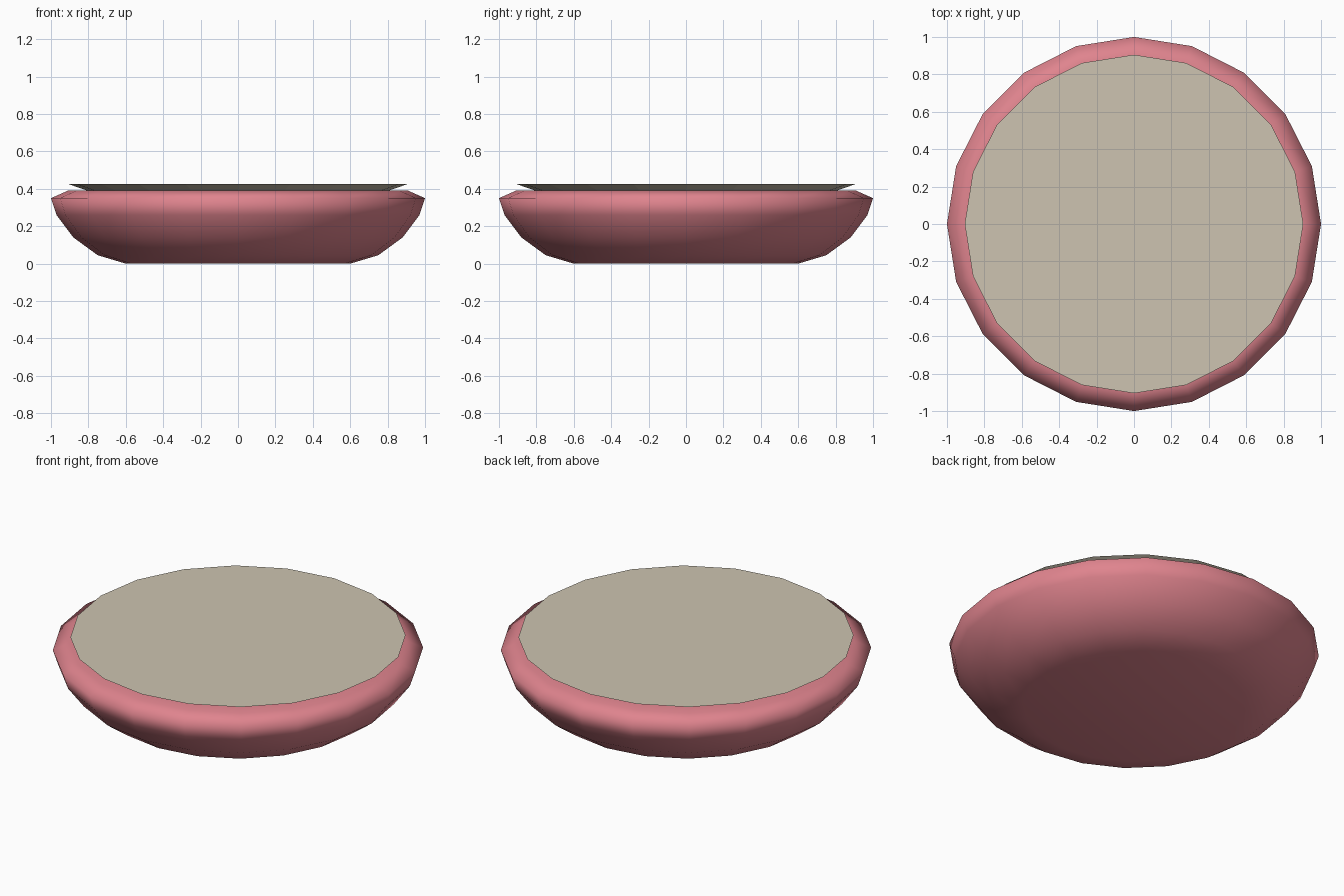
import bpy
import math

cube = bpy.data.objects.get("Cube")
if cube:
    bpy.data.objects.remove(cube, do_unlink=True)

SIDES = 20


def make_material(name, colour):
    mat = bpy.data.materials.new(name)
    mat.use_nodes = True
    mat.diffuse_color = colour
    mat.node_tree.nodes["Principled BSDF"].inputs["Base Color"].default_value = colour
    return mat


def lathe(name, profile, mat):
    """Turn a (radius, height) profile around z and cap both ends."""
    verts = [(r * math.cos(math.tau * i / SIDES), r * math.sin(math.tau * i / SIDES), z)
             for r, z in profile for i in range(SIDES)]
    faces = []
    for ring in range(len(profile) - 1):
        a, b = ring * SIDES, (ring + 1) * SIDES
        for i in range(SIDES):
            j = (i + 1) % SIDES
            faces.append((a + i, a + j, b + j, b + i))
    faces.append(tuple(reversed(range(SIDES))))
    faces.append(tuple(range(len(verts) - SIDES, len(verts))))
    mesh = bpy.data.meshes.new(name)
    mesh.from_pydata(verts, [], faces)
    mesh.materials.append(mat)
    obj = bpy.data.objects.new(name, mesh)
    bpy.context.collection.objects.link(obj)
    return obj


pink = make_material("rose pink", (0.74, 0.23, 0.27, 1))
cream = make_material("cream", (0.61, 0.55, 0.44, 1))

# Rounded bowl with a turned-in rim
bowl = lathe("bowl", [(0.60, 0.0), (0.75, 0.045), (0.88, 0.14), (0.97, 0.26),
                      (1.0, 0.35), (0.91, 0.39), (0.78, 0.39)], pink)
bowl.data.shade_smooth()

# Flat filling that flares out over the rim
filling = lathe("filling", [(0.79, 0.385), (0.905, 0.425)], cream)
filling.data.shade_flat()
